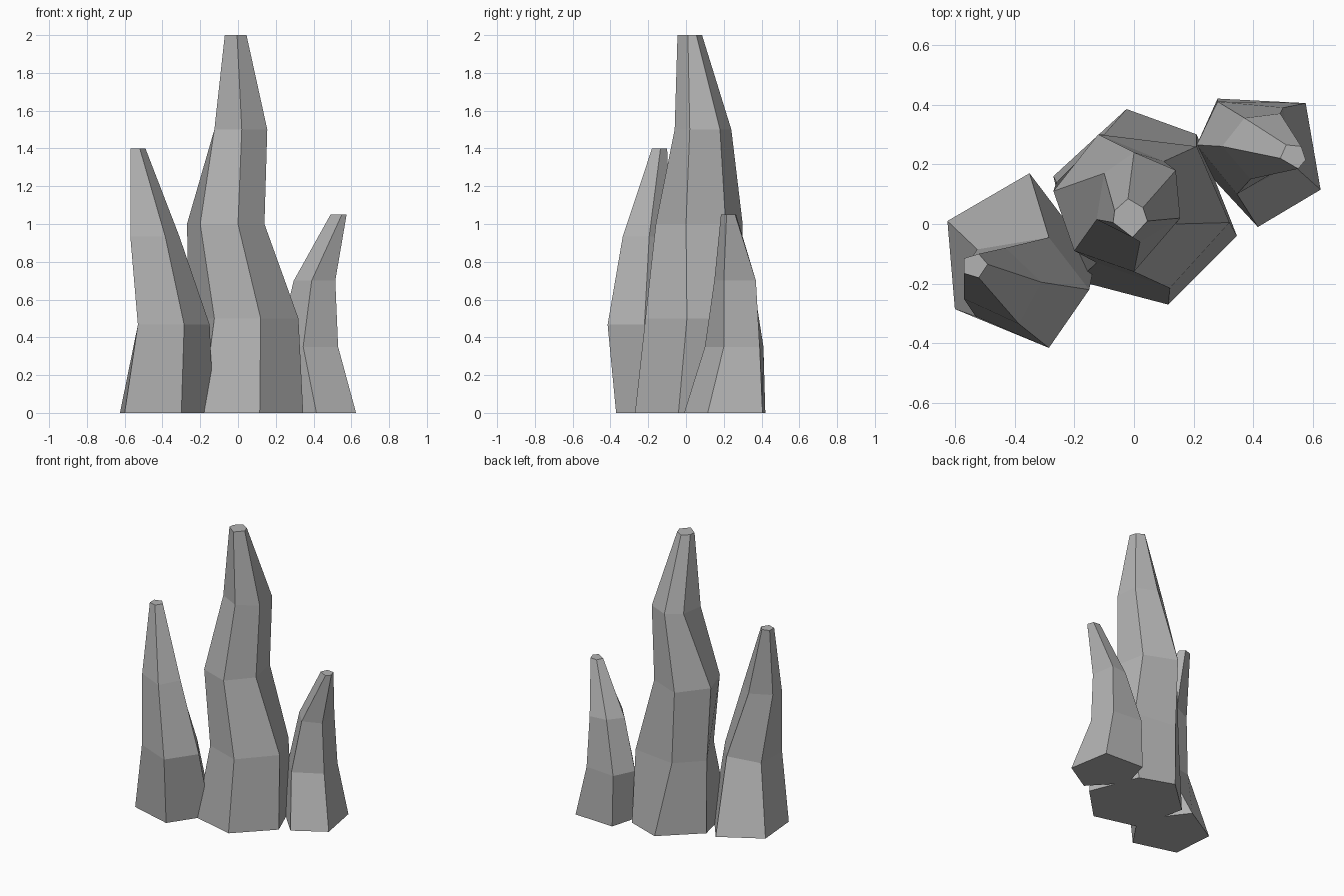
import bpy
import bmesh

stone = bpy.data.materials.new("grey_stone")
stone.diffuse_color = (0.45, 0.45, 0.45, 1)


def spire(name, height, rings):
    """Loft evenly spaced horizontal rings into a capped rock spire."""
    bm = bmesh.new()
    step = height / (len(rings) - 1)
    loops = [[bm.verts.new((x, y, i * step)) for x, y in ring]
             for i, ring in enumerate(rings)]
    n = len(rings[0])
    for low, high in zip(loops, loops[1:]):
        for k in range(n):
            j = (k + 1) % n
            bm.faces.new((low[k], low[j], high[j], high[k]))
    bm.faces.new(loops[0][::-1])
    bm.faces.new(loops[-1])
    bmesh.ops.recalc_face_normals(bm, faces=bm.faces[:])
    mesh = bpy.data.meshes.new(name)
    bm.to_mesh(mesh)
    bm.free()
    mesh.materials.append(stone)
    bpy.context.collection.objects.link(bpy.data.objects.new(name, mesh))


# Tall six-sided spire in the middle
spire("centre_spire", 2.0, [
    [(.115, -.27), (.345, -.04), (.21, .30), (-.025, .385), (-.27, .16), (-.19, -.19)],
    [(.12, -.215), (.32, .005), (.21, .26), (-.10, .30), (-.26, .14), (-.125, -.13)],
    [(0, -.16), (.14, 0), (.10, .21), (-.12, .30), (-.27, .11), (-.20, -.09)],
    [(.02, -.06), (.155, .02), (.14, .18), (0, .24), (-.10, .17), (-.125, .015)],
    [(-.005, -.045), (.045, .01), (.03, .055), (-.02, .085), (-.065, .045), (-.07, .005)],
])

# Medium five-sided spire on the left
spire("left_spire", 1.4, [
    [(-.60, -.285), (-.30, -.37), (-.13, -.12), (-.35, .17), (-.625, .01)],
    [(-.53, -.31), (-.285, -.415), (-.15, -.22), (-.285, -.045), (-.525, -.085)],
    [(-.57, -.25), (-.385, -.335), (-.31, -.195), (-.43, -.08), (-.57, -.15)],
    [(-.57, -.165), (-.52, -.18), (-.49, -.135), (-.52, -.10), (-.57, -.115)],
])

# Short five-sided spire on the right
spire("right_spire", 1.05, [
    [(.415, -.01), (.625, .115), (.575, .405), (.28, .42), (.22, .20)],
    [(.345, .10), (.53, .20), (.50, .39), (.28, .41), (.21, .265)],
    [(.39, .15), (.515, .20), (.49, .37), (.37, .355), (.295, .26)],
    [(.55, .185), (.575, .215), (.56, .26), (.51, .265), (.49, .22)],
])
